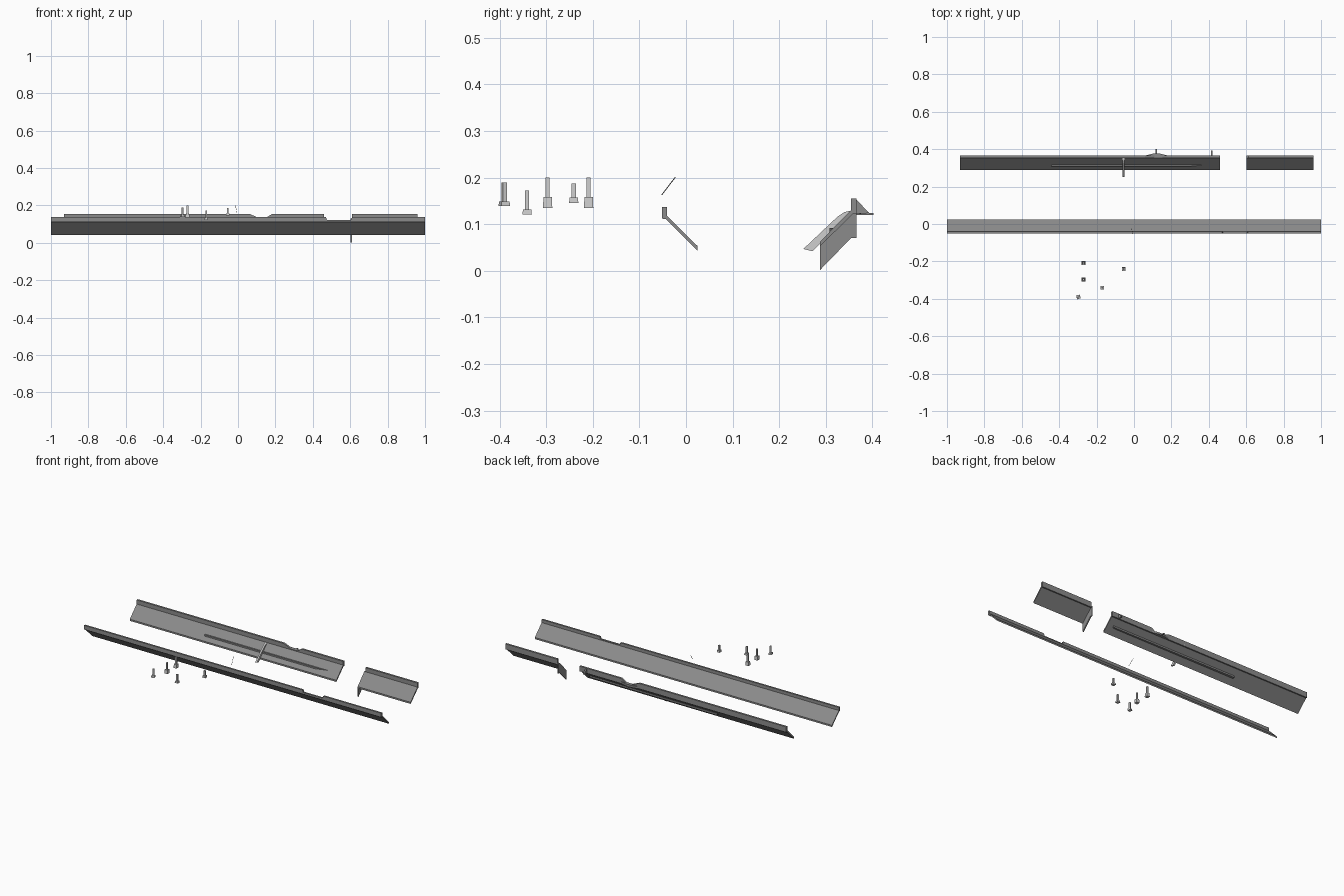
import bpy, bmesh, math
from mathutils import Vector, Matrix

if "Cube" in bpy.data.objects:
    bpy.data.objects.remove(bpy.data.objects["Cube"])


def material(name, v):
    m = bpy.data.materials.new(name)
    m.diffuse_color = (v, v, v, 1)
    m.use_nodes = True
    m.node_tree.nodes["Principled BSDF"].inputs["Base Color"].default_value = m.diffuse_color
    return m


STEEL = material("mid grey steel", 0.26)
PALE = material("pale grey steel", 0.62)


def finish(bm, name, mat):
    bmesh.ops.recalc_face_normals(bm, faces=bm.faces)
    me = bpy.data.meshes.new(name)
    bm.to_mesh(me)
    bm.free()
    me.materials.append(mat)
    ob = bpy.data.objects.new(name, me)
    bpy.context.collection.objects.link(ob)
    return ob


def prism(name, outline, axis, a, b, mat=STEEL):
    """Extrude a 2D outline from a to b: 'x' uses (y,z), 'y' uses (x,z), 'z' uses (x,y)."""
    place = {"x": lambda p: (a, p[0], p[1]),
             "y": lambda p: (p[0], a, p[1]),
             "z": lambda p: (p[0], p[1], a)}[axis]
    step = Vector([(b - a) if c == axis else 0 for c in "xyz"])
    bm = bmesh.new()
    face = bm.faces.new([bm.verts.new(place(p)) for p in outline])
    ext = bmesh.ops.extrude_face_region(bm, geom=[face])
    bmesh.ops.translate(bm, vec=step,
                        verts=[v for v in ext["geom"] if isinstance(v, bmesh.types.BMVert)])
    return finish(bm, name, mat)


def rect(x0, z0, x1, z1):
    return [(x0, z0), (x1, z0), (x1, z1), (x0, z1)]


# Front rail: sloping web and a notched upright flange
prism("front_rail_web", [(-0.051, 0.112), (-0.041, 0.118), (0.025, 0.053),
                         (0.025, 0.043), (-0.043, 0.111)], "x", -1, 1)
prism("front_rail_flange", [(-1, 0.112), (1, 0.112), (1, 0.137), (0.61, 0.137), (0.605, 0.123),
                            (0.475, 0.123), (0.47, 0.137), (-1, 0.137)], "y", -0.052, -0.041)

# Back rail: two lengths with a gap between them
web = [(0.366, 0.13), (0.354, 0.13), (0.288, 0.063), (0.288, 0.053), (0.358, 0.122), (0.366, 0.122)]
prism("back_rail_web", web, "x", -0.93, 0.46)
prism("back_rail_flange", [(-0.93, 0.125), (0.46, 0.125), (0.46, 0.153), (0.18, 0.153),
                           (0.15, 0.134), (0.11, 0.134), (0.06, 0.155), (-0.93, 0.155)],
      "y", 0.354, 0.366)
prism("short_rail_web", web, "x", 0.605, 0.96)
prism("short_rail_flange", rect(0.61, 0.125, 0.96, 0.155), "y", 0.354, 0.366)

# Hanging end plate on the short rail
prism("end_plate", [(0.288, 0.002), (0.354, 0.07), (0.366, 0.07), (0.366, 0.13),
                    (0.354, 0.13), (0.288, 0.06)], "x", 0.602, 0.609)

# Details behind the flange: bulge, stud and gusset
prism("flange_bulge", [(0.06, 0.366), (0.18, 0.366), (0.14, 0.376), (0.10, 0.376)],
      "z", 0.122, 0.134)
prism("rear_stud", rect(0.116, 0.120, 0.124, 0.124), "y", 0.36, 0.402)
prism("rear_gusset", [(0.36, 0.153), (0.366, 0.153), (0.393, 0.124), (0.366, 0.122)],
      "x", 0.411, 0.419)

# Slide bar with a tapered end
prism("slide_bar", [(-0.44, 0.308), (0.30, 0.308), (0.42, 0.320), (0.42, 0.328), (-0.44, 0.332)],
      "z", 0.082, 0.092)

# Lever crossing the back rail
prism("lever", [(0.252, 0.047), (0.272, 0.042), (0.350, 0.120), (0.366, 0.124),
                (0.366, 0.132), (0.340, 0.126), (0.325, 0.116)], "x", -0.061, -0.051, PALE)


# Loose pegs: square head below, slim square shank above
def peg(i, x, y, z0, z1, z2, turn):
    bm = bmesh.new()
    for half, a, b in ((0.010, z0, z1), (0.0045, z1 - 0.002, z2)):
        made = bmesh.ops.create_cube(bm, size=1, matrix=Matrix.Translation((x, y, (a + b) / 2))
                                     @ Matrix.Rotation(turn, 4, "Z")
                                     @ Matrix.Diagonal((half * 2, half * 2, b - a, 1)))
        if half == 0.010:  # pinch the top of the head
            for v in made["verts"]:
                if v.co.z > z1 - 0.001:
                    v.co.x = x + (v.co.x - x) * 0.9
                    v.co.y = y + (v.co.y - y) * 0.9
    finish(bm, f"peg_{i}", PALE)


for i, p in enumerate([(-0.27, -0.209, 0.135, 0.158, 0.200, 0),
                       (-0.055, -0.241, 0.146, 0.157, 0.187, 0),
                       (-0.27, -0.297, 0.135, 0.158, 0.200, 0),
                       (-0.17, -0.341, 0.121, 0.132, 0.172, 0),
                       (-0.297, -0.390, 0.139, 0.149, 0.190, 0.3)], 1):
    peg(i, *p)

# Thin loose pin
lo, hi = Vector((-0.006, -0.052, 0.163)), Vector((-0.014, -0.023, 0.201))
d = hi - lo
bm = bmesh.new()
bmesh.ops.create_cone(bm, cap_ends=True, segments=6, radius1=0.001, radius2=0.001, depth=d.length,
                      matrix=Matrix.Translation((lo + hi) / 2)
                      @ d.to_track_quat("Z", "Y").to_matrix().to_4x4())
finish(bm, "thin_pin", STEEL)
